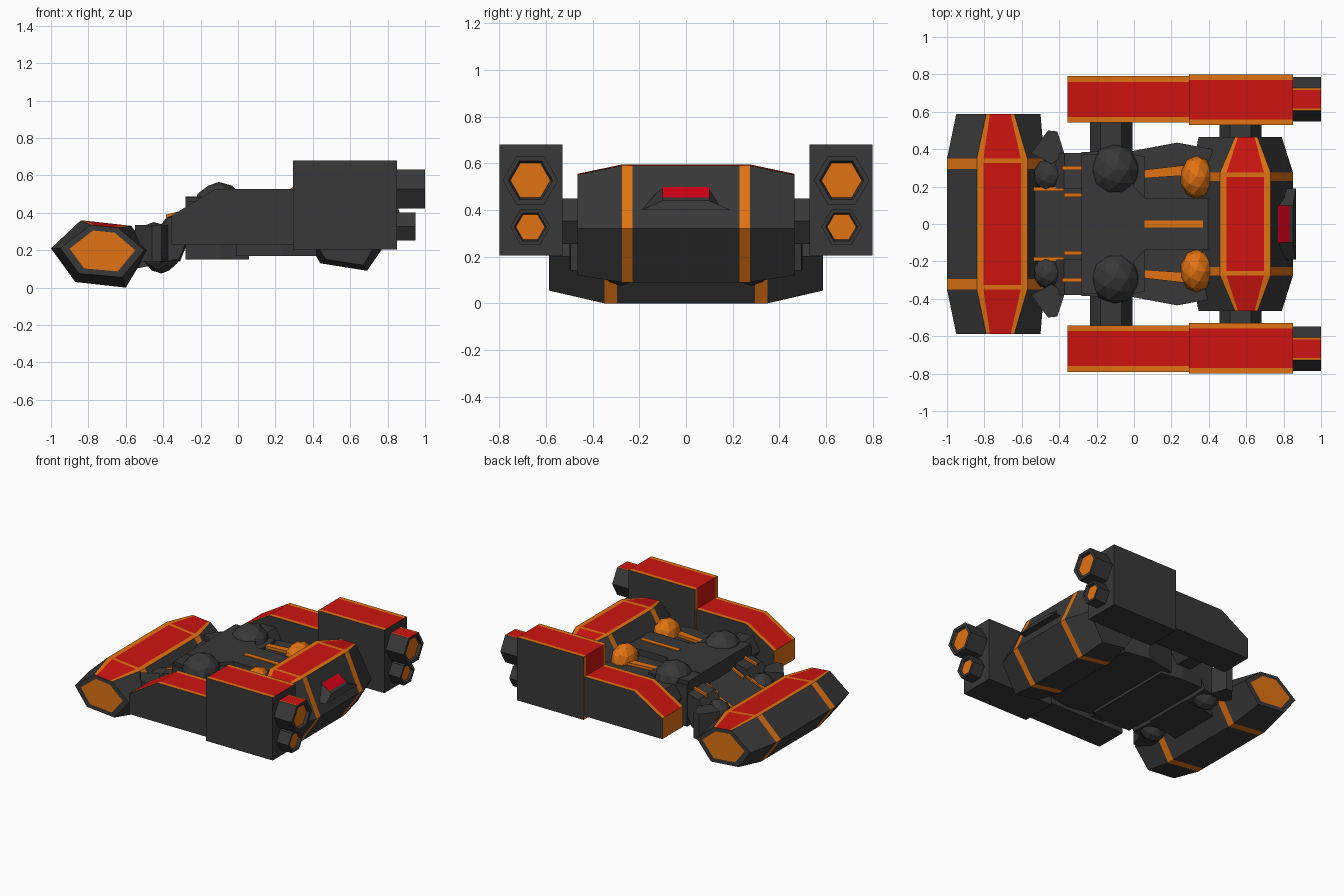
import bpy, bmesh, math
from mathutils import Vector, Matrix

if "Cube" in bpy.data.objects:
    bpy.data.objects.remove(bpy.data.objects["Cube"])


def material(name, rgb):
    m = bpy.data.materials.new(name)
    m.diffuse_color = (*rgb, 1)
    m.use_nodes = True
    m.node_tree.nodes["Principled BSDF"].inputs["Base Color"].default_value = m.diffuse_color
    return m


MATS = [material("charcoal", (0.04, 0.04, 0.04)), material("red", (0.62, 0.007, 0.005)),
        material("orange", (0.75, 0.17, 0.006)), material("signal_red", (0.66, 0.0, 0.008))]
DARK, RED, ORANGE, SIGNAL = range(4)


def finish(name, bm, mirror):
    bmesh.ops.recalc_face_normals(bm, faces=bm.faces)
    me = bpy.data.meshes.new(name)
    bm.to_mesh(me)
    bm.free()
    for m in MATS:
        me.materials.append(m)
    ob = bpy.data.objects.new(name, me)
    bpy.context.collection.objects.link(ob)
    if mirror:
        ob.modifiers.new("mirror", 'MIRROR').use_axis = (False, True, False)


def loft(name, rings, mat=lambda i, j: DARK, cap=DARK, cap0=None, mirror=False):
    """Skin a list of equal-length point rings and close both ends."""
    bm = bmesh.new()
    vs = [[bm.verts.new(p) for p in r] for r in rings]
    n = len(rings[0])
    for i in range(len(vs) - 1):
        for j in range(n):
            k = (j + 1) % n
            bm.faces.new((vs[i][j], vs[i][k], vs[i + 1][k], vs[i + 1][j])).material_index = mat(i, j)
    bm.faces.new(vs[0]).material_index = cap if cap0 is None else cap0
    bm.faces.new(vs[-1]).material_index = cap
    finish(name, bm, mirror)


def across(prof, y):
    return [(x, y, z) for x, z in prof]


def slab(name, outline, z0, z1, color=DARK, mirror=False):
    loft(name, [[(x, y, z) for x, y in outline] for z in (z0, z1)],
         lambda i, j: color, color, mirror=mirror)


def both(half):
    return half + [(x, -y) for x, y in reversed(half)]


def ball(name, centre, size, color=DARK):
    bm = bmesh.new()
    bmesh.ops.create_icosphere(bm, subdivisions=2, radius=1,
                               matrix=Matrix.Translation(centre) @ Matrix.Diagonal((*size, 1)))
    for f in bm.faces:
        f.material_index = color
    finish(name, bm, True)


def trim_top(prof, f=0.13):
    """Split the first edge of a profile into orange / red / orange."""
    a, b = Vector(prof[0]), Vector(prof[1])
    return [tuple(a), tuple(a.lerp(b, f)), tuple(a.lerp(b, 1 - f)), tuple(b)] + prof[2:]


def shrink(prof, s):
    c = sum((Vector(p) for p in prof), Vector((0, 0))) / len(prof)
    return [tuple(c + (Vector(p) - c) * s) for p in prof]


# Crosswise hulls: six-sided, tapered ends, orange bands and red top panel
def hull(name, mid, end, y_end, y_out, y_in, cap):
    m, e = trim_top(mid), trim_top(end)
    inner = trim_top(shrink(end, 0.78))
    half = [(inner, y_end), (e, y_end), (m, y_out), (m, y_out - 0.025), (m, y_in)]
    rings = [across(p, -y) for p, y in half] + [across(p, y) for p, y in reversed(half)]

    def color(i, j):
        s = min(i, len(rings) - 2 - i)
        if s == 0:
            return DARK
        if j in (0, 2):
            return ORANGE
        if j == 1:
            return ORANGE if s == 2 else RED
        return ORANGE if s in (2, 3) else DARK
    loft(name, rings, color, cap)


hull("front_hull",
     [(-0.84, 0.36), (-0.57, 0.33), (-0.48, 0.20), (-0.60, 0.0), (-0.87, 0.03), (-1.0, 0.21)],
     [(-0.79, 0.335), (-0.64, 0.32), (-0.50, 0.20), (-0.62, 0.055), (-0.85, 0.075), (-0.95, 0.21)],
     0.588, 0.35, 0.295, ORANGE)
hull("rear_hull",
     [(0.46, 0.595), (0.73, 0.59), (0.85, 0.32), (0.69, 0.09), (0.44, 0.13), (0.31, 0.35)],
     [(0.54, 0.555), (0.66, 0.55), (0.79, 0.32), (0.67, 0.12), (0.47, 0.15), (0.345, 0.34)],
     0.465, 0.275, 0.23, DARK)

# Rear light in its wedge housing
loft("light_housing", [[(0.75, -.19, .40), (0.75, .19, .40), (0.75, .10, .505), (0.75, -.10, .505)],
                       [(0.865, -.19, .40), (0.865, .19, .40), (0.85, .10, .44), (0.85, -.10, .44)]])
loft("rear_light", [[(0.765, y, 0.503), (0.847, y, 0.44), (0.75, y, 0.44)] for y in (-0.1, 0.1)],
     lambda i, j: SIGNAL, SIGNAL)


# Side pods: dark boxes with red tops edged in orange
def pod(name, prof, y0, y1, painted, solid=()):
    rings = [across(prof, y) for y in (y0, y0 + 0.03, y1 - 0.03, y1)]
    loft(name, rings, lambda i, j: ORANGE if j in solid else
         (RED if i == 1 else ORANGE) if j in painted else DARK, mirror=True)


pod("pod_front", [(-0.355, 0.23), (0.31, 0.23), (0.31, 0.527), (-0.12, 0.527), (-0.355, 0.385)],
    0.543, 0.79, (2, 3), (4,))
pod("pod_rear", [(0.295, 0.205), (0.85, 0.205), (0.85, 0.68), (0.295, 0.68)],
    0.53, 0.80, (2, 3))


# Six-sided thrusters with recessed orange nozzles
def thruster(name, x1, z, r, painted):
    def ring(x, s):
        hexa = [(0.667 + r * s * math.cos(math.radians(a)), z + r * s * math.sin(math.radians(a)))
                for a in (120, 60, 0, -60, -120, 180)]
        return [(x, y, h) for y, h in trim_top(hexa, 0.09)]
    loft(name, [ring(0.82, 1), ring(x1, 1), ring(x1, 0.80), ring(x1 - 0.02, 0.72)],
         lambda i, j: (RED if j == 1 else ORANGE) if painted and i == 0 and j < 3 else DARK,
         ORANGE, DARK, True)


thruster("large_thruster", 1.0, 0.527, 0.119, True)
thruster("small_thruster", 0.948, 0.327, 0.086, False)

# Hexagonal struts carrying the pods
for name, x, y0 in (("front_strut", -0.122, 0.3), ("rear_strut", 0.57, 0.4)):
    prof = [(x + 0.113 * math.cos(k * math.pi / 3), 0.352 + 0.113 * math.sin(k * math.pi / 3))
            for k in range(6)]
    loft(name, [across(prof, y0), across(prof, 0.56)], mirror=True)

# Central body with deck plates
slab("body_front", both([(-0.28, 0.385), (-0.1, 0.39), (0.06, 0.36)]), 0.15, 0.46)
slab("body_rear", both([(-0.01, 0.39), (0.23, 0.435), (0.42, 0.40)]), 0.17, 0.44)
slab("deck_plate", both([(-0.28, 0.22), (0.0, 0.20), (0.06, 0.14), (0.42, 0.14)]), 0.42, 0.488)
slab("front_plate", [(-0.28, 0.2), (-0.28, 0.37), (-0.05, 0.38), (0.0, 0.2)], 0.42, 0.485, mirror=True)
slab("deck_stripe", both([(0.055, 0.018), (0.37, 0.018)]), 0.48, 0.494, ORANGE)
slab("side_stripe", [(0.06, 0.245), (0.06, 0.29), (0.28, 0.315), (0.28, 0.26)], 0.43, 0.46, ORANGE, True)

# Joint domes
ball("dark_dome", (-0.102, 0.29, 0.43), (0.135, 0.14, 0.135))
ball("orange_dome", (0.335, 0.25, 0.45), (0.088, 0.115, 0.11), ORANGE)

# Sloping neck to the front hull
neck = [(-0.58, 0.25), (-0.38, 0.33), (-0.27, 0.38), (-0.27, 0.24), (-0.31, 0.15), (-0.55, 0.10)]
loft("neck", [across(neck, y) for y in (-0.2, 0.2)])
cheek = [(-0.44, 0.30), (-0.375, 0.385), (-0.24, 0.42), (-0.27, 0.24), (-0.31, 0.14), (-0.42, 0.12)]
loft("neck_cheek", [across(cheek, 0.19), across(shrink(cheek, 0.9), 0.38)], mirror=True)


def neck_stripe(name, x0, z0, x1, z1, y):
    prof = [(x0, z0), (x1, z1), (x1, z1 - 0.04), (x0, z0 - 0.04)]
    loft(name, [across(prof, y - 0.01), across(prof, y + 0.01)], lambda i, j: ORANGE, ORANGE, mirror=True)


neck_stripe("neck_stripe_lower", -0.54, 0.28, -0.375, 0.345, 0.187)
neck_stripe("neck_stripe_upper", -0.375, 0.345, -0.28, 0.39, 0.155)
neck_stripe("neck_stripe_outer", -0.385, 0.39, -0.28, 0.417, 0.30)
ball("neck_joint", (-0.45, 0.26, 0.26), (0.09, 0.09, 0.09))
ball("neck_knuckle", (-0.41, 0.28, 0.19), (0.10, 0.10, 0.115))

# Angled horns beside the neck
horn = [(-0.46, 0.50), (-0.41, 0.495), (-0.37, 0.37), (-0.44, 0.32), (-0.55, 0.38)]
slab("neck_horn", horn, 0.14, 0.335, mirror=True)
